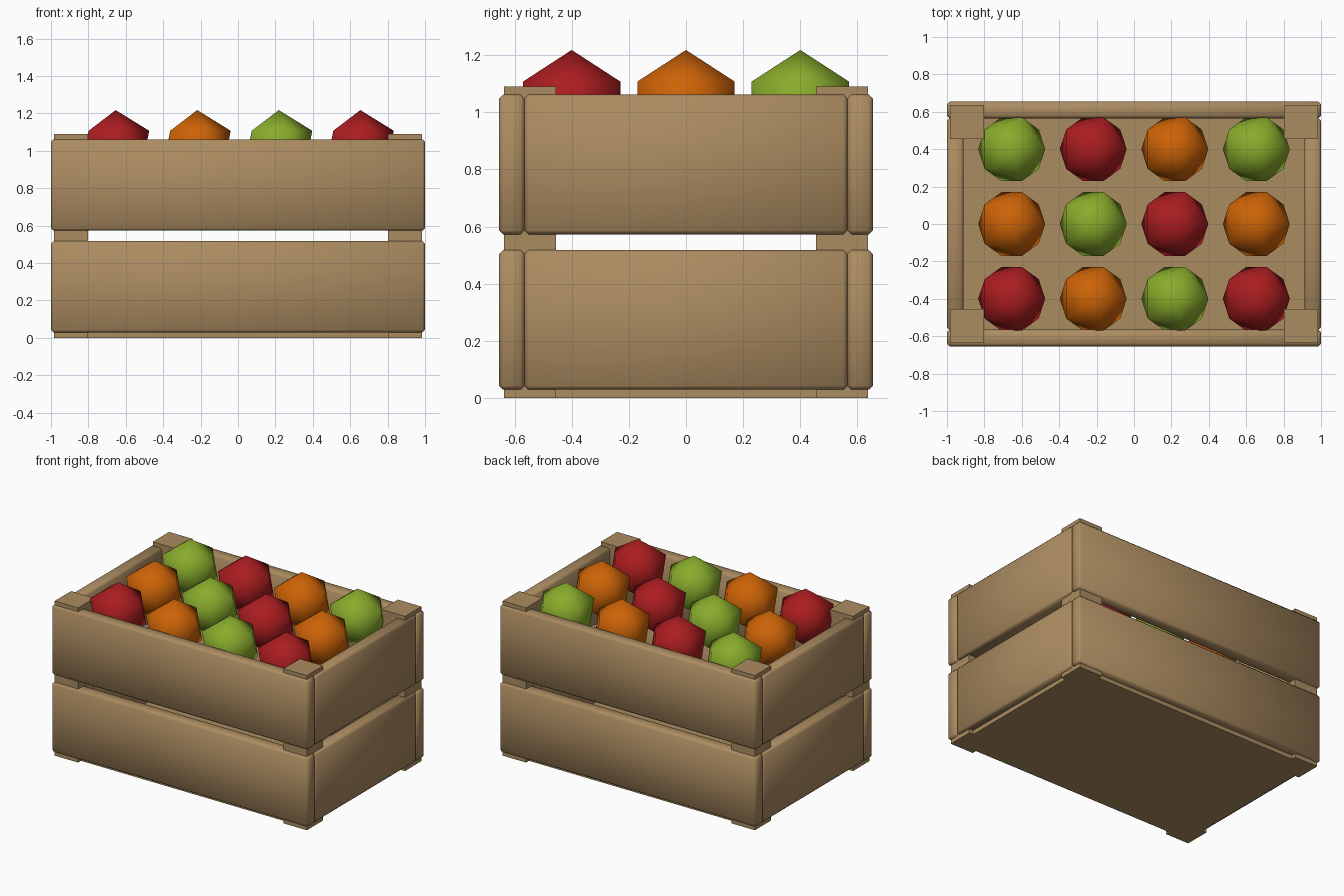
import bpy
from mathutils import Vector

cube = bpy.data.objects.get("Cube")
if cube:
    bpy.data.objects.remove(cube, do_unlink=True)


def material(name, rgb):
    mat = bpy.data.materials.new(name)
    mat.use_nodes = True
    mat.diffuse_color = (*rgb, 1)
    mat.node_tree.nodes["Principled BSDF"].inputs["Base Color"].default_value = (*rgb, 1)
    return mat


wood = material("wood", (0.41, 0.262, 0.119))
fruit_colours = [
    material("red", (0.405, 0.012, 0.014)),
    material("orange", (0.61, 0.125, 0.002)),
    material("green", (0.25, 0.41, 0.025)),
]


def box(name, low, high, bevel=0):
    """Box between two corners, optionally with soft chamfered edges."""
    low, high = Vector(low), Vector(high)
    bpy.ops.mesh.primitive_cube_add(size=1, location=(low + high) / 2)
    obj = bpy.context.object
    obj.name = name
    obj.scale = high - low
    bpy.ops.object.transform_apply(location=False, rotation=False, scale=True)
    obj.data.materials.append(wood)
    if bevel:
        mod = obj.modifiers.new("soft_edges", "BEVEL")
        mod.width = bevel
        mod.segments = 1
        bpy.ops.object.shade_smooth()
    return obj


# Outer and inner faces of the crate walls
OUT_X, IN_X = 1.0, 0.911
OUT_Y, IN_Y = 0.654, 0.565
BEVEL = 0.014

# Two tiers of wall planks
for tier, z0, z1 in (("lower", 0.029, 0.518), ("upper", 0.573, 1.062)):
    for side, s in (("front", -1), ("back", 1)):
        y0, y1 = sorted((s * IN_Y, s * OUT_Y))
        box(f"{tier}_{side}_plank", (-OUT_X, y0, z0), (OUT_X, y1, z1), BEVEL)
    for side, s in (("right", -1), ("left", 1)):
        x0, x1 = sorted((s * IN_X, s * OUT_X))
        box(f"{tier}_{side}_plank", (x0, -IN_Y, z0), (x1, IN_Y, z1), BEVEL)

# Corner posts, poking out above and below the planks
for side, sx in (("right", -1), ("left", 1)):
    for end, sy in (("front", -1), ("back", 1)):
        x0, x1 = sorted((sx * 0.801, sx * 0.983))
        y0, y1 = sorted((sy * 0.455, sy * 0.637))
        box(f"{end}_{side}_post", (x0, y0, 0), (x1, y1, 1.09))

# Floor panel under the walls, level with the post feet
box("floor", (-0.95, -0.605, 0), (0.95, 0.605, 0.032))

# Fruit in a grid, colours cycling along the diagonals
for row in range(3):
    for col in range(4):
        bpy.ops.mesh.primitive_ico_sphere_add(
            subdivisions=1, radius=0.2,
            location=((col - 1.5) * 0.436, (row - 1) * 0.4, 1.018))
        fruit = bpy.context.object
        fruit.name = f"fruit_{row + 1}_{col + 1}"
        fruit.data.materials.append(fruit_colours[(row + col) % 3])
        bpy.ops.object.shade_smooth()
